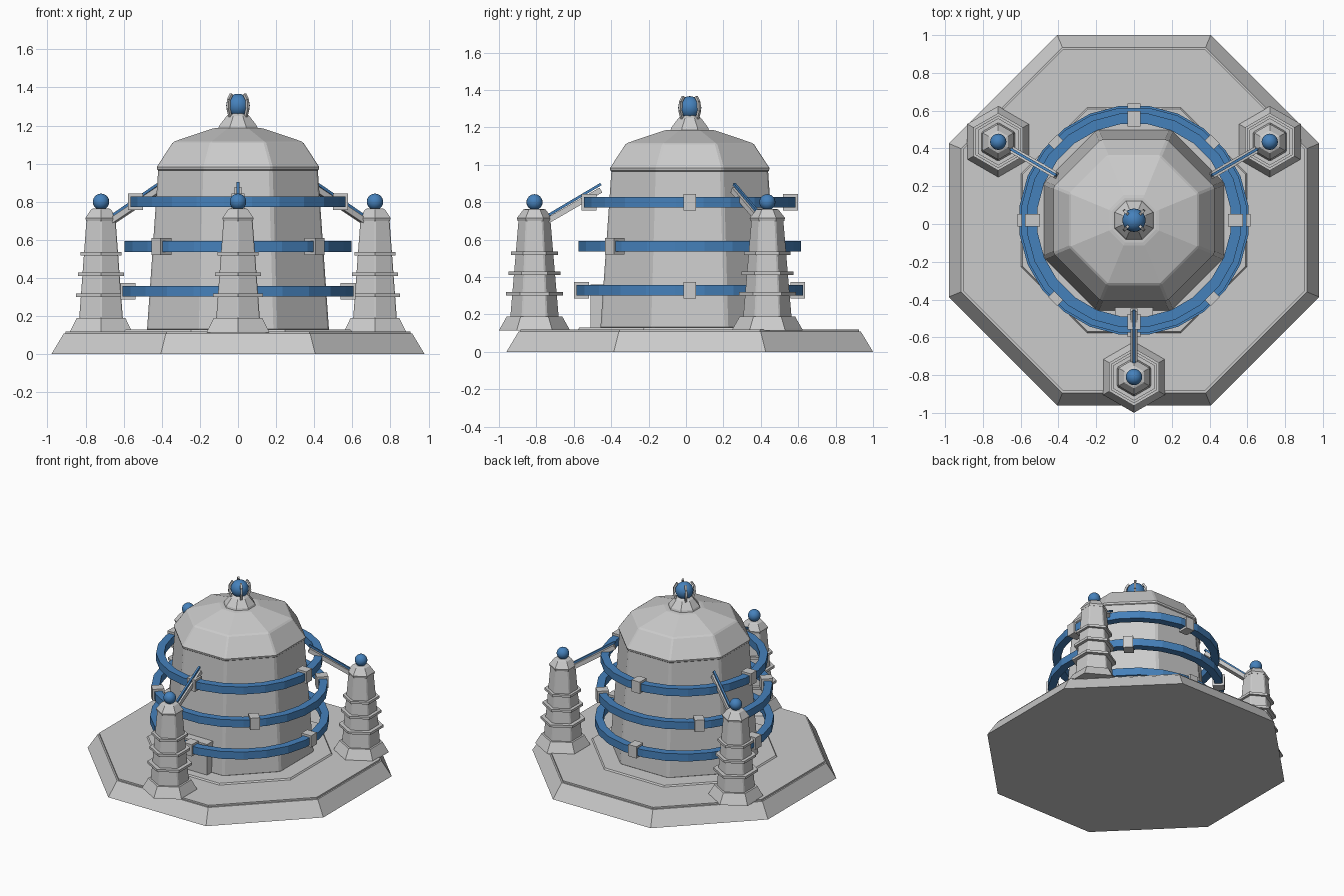
import bpy, bmesh
from math import pi, cos, sin
from mathutils import Vector, Matrix

if "Cube" in bpy.data.objects:
    bpy.data.objects.remove(bpy.data.objects["Cube"])

CY = 0.02                      # centre of the octagonal building in y
blue = bpy.data.materials.new("blue")
blue.diffuse_color = (0.06, 0.22, 0.5, 1)
blue.use_nodes = True
blue.node_tree.nodes["Principled BSDF"].inputs["Base Color"].default_value = blue.diffuse_color


def finish(name, bm, mat=None, bevel=0, smooth=False):
    bmesh.ops.recalc_face_normals(bm, faces=bm.faces)
    me = bpy.data.meshes.new(name)
    for f in bm.faces:
        f.smooth = smooth
    bm.to_mesh(me)
    bm.free()
    ob = bpy.data.objects.new(name, me)
    bpy.context.collection.objects.link(ob)
    if mat:
        me.materials.append(mat)
    if bevel:
        m = ob.modifiers.new("bevel", 'BEVEL')
        m.width, m.segments = bevel, 1
        m.limit_method, m.angle_limit = 'ANGLE', 0.3
    return ob


def lathe(name, profile, sides, loc, mat=None, bevel=0, closed=False):
    """Faceted solid from (apothem, z) points; closed=True makes a ring."""
    bm = bmesh.new()
    loops = []
    for a, z in profile:
        r = a / cos(pi / sides)
        loops.append([bm.verts.new((loc[0] + r * cos(2 * pi * (i + .5) / sides),
                                    loc[1] + r * sin(2 * pi * (i + .5) / sides),
                                    loc[2] + z)) for i in range(sides)])
    pairs = list(zip(loops, loops[1:]))
    if closed:
        pairs.append((loops[-1], loops[0]))
    else:
        bm.faces.new(loops[0])
        bm.faces.new(loops[-1])
    for a, b in pairs:
        for i in range(sides):
            j = (i + 1) % sides
            bm.faces.new((a[i], a[j], b[j], b[i]))
    return finish(name, bm, mat, bevel)


def box(name, loc, size, rot=0, mat=None):
    bm = bmesh.new()
    bmesh.ops.create_cube(bm, size=1, matrix=Matrix.Translation(loc)
                          @ Matrix.Rotation(rot, 4, 'Z') @ Matrix.Diagonal((*size, 1)))
    return finish(name, bm, mat)


def beam(name, p, q, w, h, mat=None):
    """Box running from p to q."""
    p, q = Vector(p), Vector(q)
    d = q - p
    bm = bmesh.new()
    bmesh.ops.create_cube(bm, size=1, matrix=Matrix.Translation((p + q) / 2)
                          @ d.to_track_quat('X', 'Z').to_matrix().to_4x4()
                          @ Matrix.Diagonal((d.length, w, h, 1)))
    return finish(name, bm, mat)


def ball(name, loc, r):
    bm = bmesh.new()
    bmesh.ops.create_uvsphere(bm, u_segments=20, v_segments=12, radius=r,
                              matrix=Matrix.Translation(loc))
    return finish(name, bm, blue, smooth=True)


def polar(r, ang, z):
    return (r * cos(ang), CY + r * sin(ang), z)


# Base slab, plinth, main drum and domed roof
C = (0, CY, 0)
lathe("base_slab", [(.98, 0), (.915, .108), (.905, .108), (.905, .12)], 8, C)
lathe("plinth", [(.605, .11), (.59, .13)], 8, C)
lathe("drum", [(.478, .12), (.418, .98)], 8, C, bevel=.012)
lathe("dome", [(.415, .96), (.43, .975), (.425, .985), (.34, 1.115), (.125, 1.187)],
      8, C, bevel=.008)
lathe("finial_neck", [(.105, 1.18), (.098, 1.2), (.06, 1.25), (.04, 1.265)], 8, C)

# Finial ball held by four bent prongs
ball("finial_ball", (0, CY, 1.305), .062)
for k in range(4):
    a = pi / 4 + k * pi / 2
    path = [(.055, 1.24), (.072, 1.29), (.068, 1.335), (.048, 1.365)]
    for n, (s, e) in enumerate(zip(path, path[1:])):
        beam(f"finial_prong_{k}_{n}", polar(s[0], a, s[1]), polar(e[0], a, e[1]), .014, .014)

# Front door
box("door", (0, CY - .49, .24), (.2, .08, .24))

# Three floating rings, each with four clamps
for n, (r, z, turn) in enumerate([(.565, .8, 0), (.595, .565, pi / 4), (.605, .33, 0)]):
    lathe(f"ring_{n}", [(r - .055, z - .028), (r, z - .028), (r, z + .028), (r - .055, z + .028)],
          24, C, blue, closed=True)
    for k in range(4):
        a = turn + k * pi / 2
        box(f"ring_clamp_{n}_{k}", polar(r - .0275, a, z), (.08, .068, .088), a)

# Three hexagonal pylons with fins, ball and strut to the drum
for k in range(3):
    a = -pi / 2 + k * 2 * pi / 3
    x, y, _ = P = polar(.83, a, 0)
    # vertices face +-y: lathe's half-step offset gives this for six sides
    lathe(f"pylon_foot_{k}", [(.164, .115), (.16, .125), (.128, .19)], 6, P)
    lathe(f"pylon_shaft_{k}", [(.115, .18), (.076, .71)], 6, P, bevel=.006)
    lathe(f"pylon_cap_{k}", [(.078, .7), (.082, .715), (.052, .76), (.04, .765)], 6, P)
    for n, (w, z) in enumerate([(.132, .31), (.12, .42), (.108, .527)]):
        lathe(f"pylon_fin_{k}_{n}", [(w, z - .009), (w, z + .009)], 6, P)
    ball(f"pylon_ball_{k}", (x, y, .8), .043)
    beam(f"strut_{k}", polar(.77, a, .695), polar(.475, a, .865), .036, .03)
    beam(f"strut_cable_{k}", polar(.765, a, .725), polar(.475, a, .897), .014, .014, blue)
